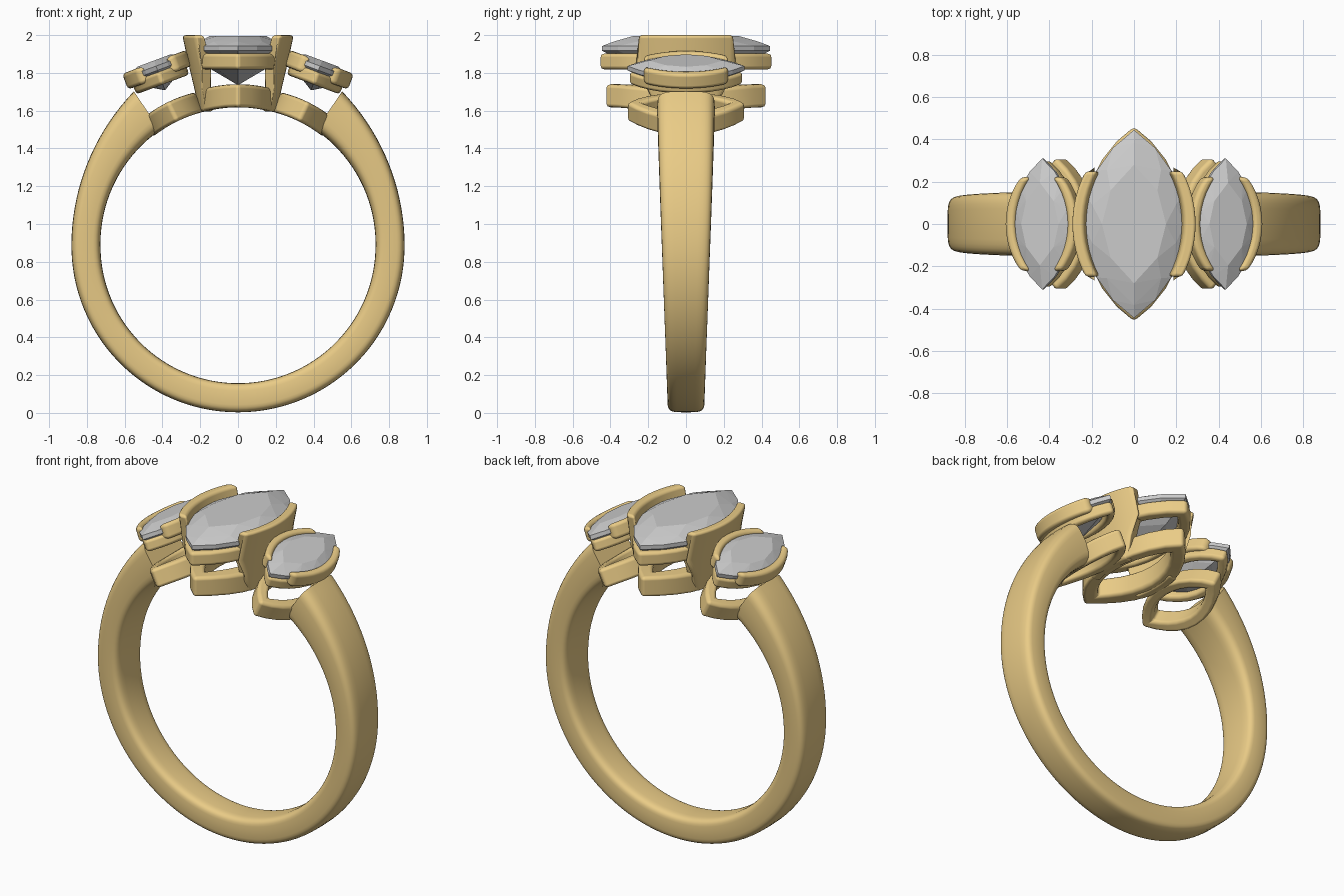
import bpy, bmesh, math
from mathutils import Matrix, Vector

if "Cube" in bpy.data.objects:
    bpy.data.objects.remove(bpy.data.objects["Cube"])

CZ, R_IN = 0.885, 0.728          # finger hole centre height and radius

gold = bpy.data.materials.new("gold")
gold.diffuse_color = (0.82, 0.60, 0.24, 1)
gold.use_nodes = True
gold.node_tree.nodes["Principled BSDF"].inputs["Base Color"].default_value = gold.diffuse_color


def finish(name, bm, mat=None, matrix=Matrix(), bevel=0.0, smooth=True):
    bmesh.ops.recalc_face_normals(bm, faces=bm.faces)
    me = bpy.data.meshes.new(name)
    bm.to_mesh(me)
    bm.free()
    ob = bpy.data.objects.new(name, me)
    bpy.context.collection.objects.link(ob)
    ob.matrix_world = matrix
    if mat:
        me.materials.append(mat)
    for p in me.polygons:
        p.use_smooth = smooth
    if bevel:
        m = ob.modifiers.new("soft_edges", 'BEVEL')
        m.width, m.segments = bevel, 3
        m.limit_method, m.angle_limit = 'ANGLE', math.radians(35)
        m.harden_normals = True
    return ob


def loft(sections, closed):
    bm = bmesh.new()
    rows = [[bm.verts.new(p) for p in s] for s in sections]
    k, n = len(rows[0]), len(rows)
    for i in range(n if closed else n - 1):
        a, b = rows[i], rows[(i + 1) % n]
        for j in range(k):
            bm.faces.new((a[j], a[(j + 1) % k], b[(j + 1) % k], b[j]))
    if not closed:
        bm.faces.new(rows[0])
        bm.faces.new(rows[-1])
    return bm


def marquise(w, l, inset=0.0, n=10):
    """Pointed oval outline of two arcs, optionally inset."""
    big = (l * l + w * w) / (2 * w)
    c, r = big - w, big - inset
    a = math.acos(c / r)
    half = [(r * math.cos(t) - c, r * math.sin(t))
            for t in (-a + 2 * a * i / n for i in range(n))]
    return half + [(-x, -y) for x, y in half]


def ring(name, w, l, t, z0, z1, matrix, arched=False):
    def pt(p, z):
        drop = R_IN - math.sqrt(R_IN ** 2 - p[0] ** 2) if arched else 0
        return (p[0], p[1], z - drop)
    secs = [[pt(o, z0), pt(o, z1), pt(i, z1), pt(i, z0)]
            for o, i in zip(marquise(w, l), marquise(w, l, t))]
    return finish(name, loft(secs, True), gold, matrix, 0.02)


def wall(name, s, levels, thick, rad, matrix, bevel):
    """Curved claw; levels are (z, outer x, half length)."""
    secs = []
    for i in range(13):
        t = i / 6 - 1
        outer = []
        for z, x, h in levels:
            y = t * h
            outer.append((x - rad + math.sqrt(rad * rad - y * y), y, z))
        inner = [(x - thick, y, z) for x, y, z in reversed(outer)]
        secs.append([(s * x, y, z) for x, y, z in outer + inner])
    return finish(name, loft(secs, False), gold, matrix, bevel)


def gem(name, w, l, top, bottom, matrix):
    """Faceted marquise stone: hull of table, crown, girdle, pavilion, culet."""
    g = 0.012
    layers = [(0.63, top, 4), (0.86, top * 0.55, 5), (1, g, 8), (1, -g, 8),
              (0.62, bottom * 0.55, 4)]
    bm = bmesh.new()
    for f, z, n in layers:
        for x, y in marquise(w * f, l * f, 0, n):
            bm.verts.new((x, y, z))
    bm.verts.new((0, 0, bottom))
    res = bmesh.ops.convex_hull(bm, input=bm.verts)
    bmesh.ops.delete(bm, geom=[v for v in bm.verts if not v.link_faces], context='VERTS')
    bmesh.ops.dissolve_limit(bm, angle_limit=0.01, verts=bm.verts, edges=bm.edges)
    return finish(name, bm, None, matrix, smooth=False)


# Band: rounded section, wider and deeper towards the open shoulders
secs = []
A0 = 34
for i in range(97):
    deg = A0 + (360 - 2 * A0) * i / 96
    a = math.radians(deg)
    away = min(deg, 360 - deg)
    s = max(0, (90 - away) / 56)
    ro = 0.882 + 0.104 * s * s
    ri = R_IN + 0.01 * s
    hw = 0.125 + 0.03 * math.cos(a) + 0.003
    sec = []
    for j in range(32):
        b = 2 * math.pi * j / 32
        cb, sb = math.cos(b), math.sin(b)
        r = (ri + ro) / 2 + (ro - ri) / 2 * math.copysign(abs(cb) ** 0.45, cb)
        y = hw * math.copysign(abs(sb) ** 0.45, sb)
        sec.append((r * math.sin(a), y, CZ + r * math.cos(a)))
    secs.append(sec)
band = finish("band", loft(secs, False), gold)
bpy.context.view_layer.objects.active = band
band.select_set(True)
bpy.ops.object.shade_smooth_by_angle(angle=math.radians(40))
band.select_set(False)

# Centre setting
hole = Matrix.Translation((0, 0, CZ))
seat = Matrix.Translation((0, 0, 1.93))
gem("centre_stone", 0.24, 0.445, 0.065, -0.195, seat)
ring("centre_upper_rail", 0.24, 0.46, 0.07, -0.112, -0.027, seat)
ring("centre_lower_rail", 0.205, 0.43, 0.085, R_IN + 0.005, R_IN + 0.127, hole, True)

for s, side in ((-1, "left"), (1, "right")):
    # Tall curved claw walls gripping the centre stone
    wall(side + "_centre_claw", s,
         [(1.595, 0.205, 0.15), (1.72, 0.232, 0.19), (1.83, 0.258, 0.25), (2.0, 0.295, 0.25)],
         0.058, 0.53, Matrix(), 0.018)

    # Tilted side stone and its setting
    tilt = Matrix.Translation((s * 0.43, 0, 1.825)) @ Matrix.Rotation(s * math.radians(20.5), 4, 'Y')
    gem(side + "_stone", 0.15, 0.31, 0.043, -0.125, tilt)
    ring(side + "_upper_rail", 0.15, 0.305, 0.05, -0.092, -0.02, tilt)
    for d, pos in ((s, "outer"), (-s, "inner")):
        wall(f"{side}_{pos}_claw", d, [(-0.053, 0.182, 0.222), (0.036, 0.182, 0.222)],
             0.05, 0.36, tilt, 0.021)

    # Lower side rail following the finger hole
    low = hole @ Matrix.Rotation(s * math.radians(26), 4, 'Y')
    ring(side + "_lower_rail", 0.155, 0.315, 0.065, R_IN + 0.005, R_IN + 0.118, low, True)
